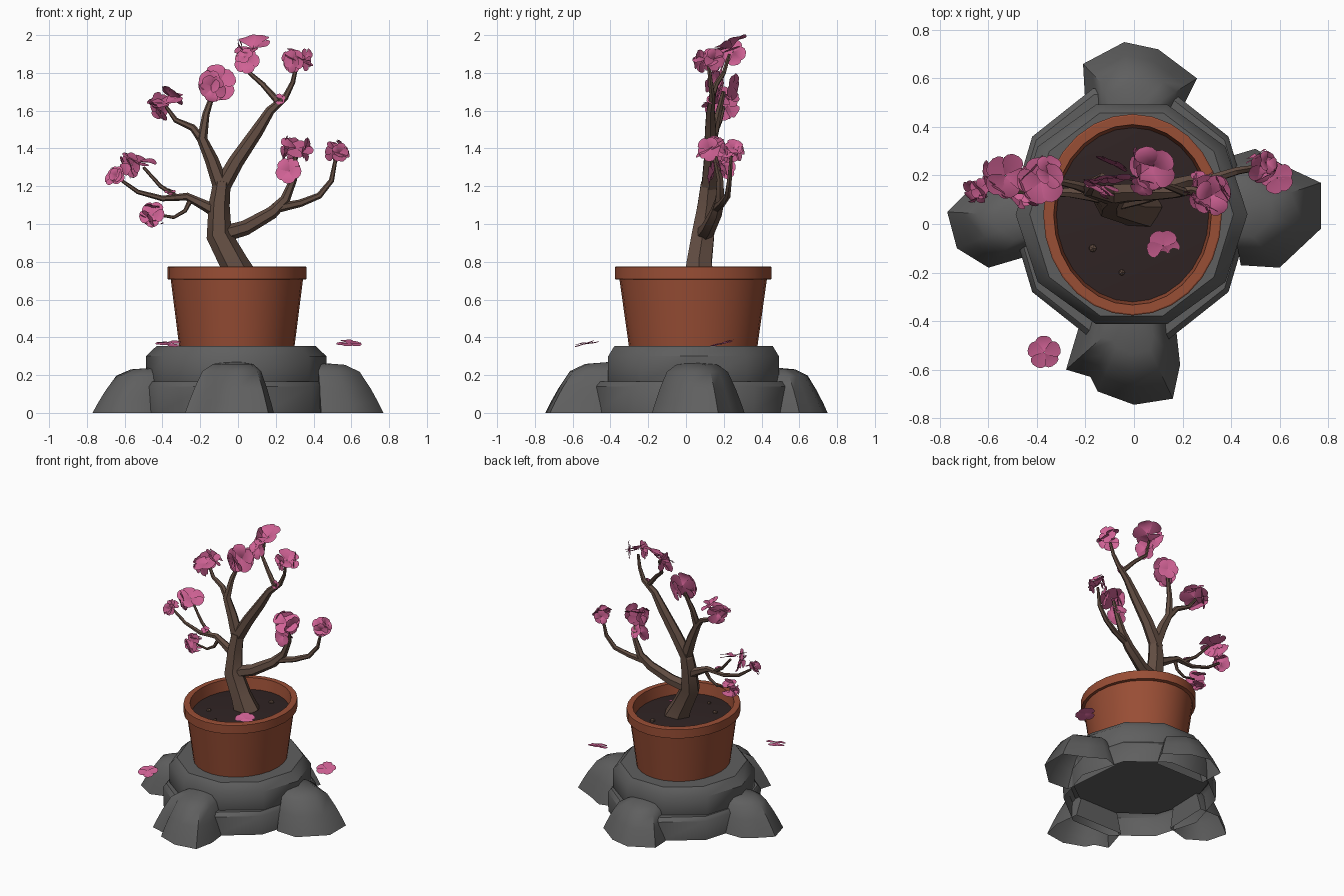
import bpy, bmesh, math, random
from mathutils import Vector, Quaternion

if "Cube" in bpy.data.objects:
    bpy.data.objects.remove(bpy.data.objects["Cube"])
random.seed(11)


def material(name, rgb):
    m = bpy.data.materials.new(name)
    lin = [((c / 255 + 0.055) / 1.055) ** 2.4 for c in rgb]
    m.diffuse_color = (*lin, 1)
    m.use_nodes = True
    m.node_tree.nodes["Principled BSDF"].inputs["Base Color"].default_value = m.diffuse_color
    return m


STONE = material("grey stone", (95, 95, 95))
CLAY = material("terracotta", (153, 78, 53))
SOIL = material("dark soil", (48, 36, 36))
BARK = material("brown bark", (98, 77, 66))
PINK = material("pink blossom", (208, 98, 149))


def finish(name, bm, mat, angle=30, solid=True):
    if solid:
        bmesh.ops.recalc_face_normals(bm, faces=bm.faces)
    me = bpy.data.meshes.new(name)
    bm.to_mesh(me)
    bm.free()
    me.materials.append(mat)
    me.shade_smooth()
    me.set_sharp_from_angle(angle=math.radians(angle))
    ob = bpy.data.objects.new(name, me)
    bpy.context.collection.objects.link(ob)
    return ob


def loft(bm, rings, bottom=True, top=True):
    """Join rings of points with quads, and cap the ends."""
    vs = [[bm.verts.new(p) for p in r] for r in rings]
    n = len(vs[0])
    for a, b in zip(vs, vs[1:]):
        for i in range(n):
            j = (i + 1) % n
            bm.faces.new((a[i], a[j], b[j], b[i]))
    if bottom:
        bm.faces.new(vs[0][::-1])
    if top:
        bm.faces.new(vs[-1])


def turned(name, profile, n, centre, mat, angle=30, bottom=True, top=True):
    """Elliptical turned part: profile rows are (rx, ry, z)."""
    bm = bmesh.new()
    rings = [[(centre[0] + rx * math.cos(2 * math.pi * i / n),
               centre[1] + ry * math.sin(2 * math.pi * i / n), z) for i in range(n)]
             for rx, ry, z in profile]
    loft(bm, rings, bottom, top)
    return finish(name, bm, mat, angle)


# Stone plinth in two tiers, the lower one hollow underneath
turned("plinth_lower", [(.50, .54, 0), (.50, .545, .14), (.48, .52, .165)],
       10, (-.015, .04), STONE, 41, bottom=False)
turned("plinth_upper", [(.47, .465, .14), (.478, .475, .16), (.478, .475, .30), (.42, .44, .355)],
       10, (-.01, .04), STONE, 41)

# Four rocks leaning on the plinth: footprint, anchor and height
ROCKS = {
    "front": ([(-.28, -.60), (-.18, -.63), (-.15, -.69), (0, -.745), (.16, -.72), (.19, -.58),
               (.17, -.40), (-.22, -.40)], (-.01, -.36), .27),
    "right": ([(.44, -.17), (.60, -.18), (.77, -.02), (.77, .17), (.62, .24), (.50, .31),
               (.40, .28)], (.40, .05), .265),
    "back": ([(.2, .48), (.26, .60), (.18, .66), (.10, .72), (-.04, .75), (-.21, .66),
              (-.2, .48)], (.0, .44), .24),
    "left": ([(-.42, .2), (-.60, .2), (-.70, .12), (-.77, .05), (-.73, -.1), (-.60, -.18),
              (-.43, -.13)], (-.40, .03), .24),
}
for side, (foot, (ax, ay), h) in ROCKS.items():
    bm = bmesh.new()
    rings = []
    for s, z in ((1, 0), (.93, .2), (.82, .48), (.66, .82), (.45, .96), (.1, 1)):
        rings.append([(ax + (x - ax) * s, ay + (y - ay) * s, z * h) for x, y in foot])
    loft(bm, rings, bottom=False)
    finish("rock_" + side, bm, STONE, 50)

# Pot with rim, and soil inside
turned("pot", [(.305, .34, .35), (.35, .39, .705), (.368, .415, .708), (.368, .415, .772),
               (.362, .409, .776), (.325, .372, .776), (.312, .357, .68)],
       28, (-.006, .038), CLAY)
turned("soil", [(.314, .359, .66), (.314, .359, .695), (.15, .17, .71)], 28, (-.006, .038), SOIL)
for k, (x, y, r) in enumerate(((-.05, -.2, .014), (-.17, -.1, .018), (.1, .25, .02))):
    bm = bmesh.new()
    bmesh.ops.create_icosphere(bm, subdivisions=1, radius=r)
    bmesh.ops.translate(bm, vec=(x, y, .705), verts=bm.verts)
    finish("pebble_%d" % k, bm, BARK)


def branch(name, pts, sides=6):
    """Tapered tube through (x, y, z, radius) points."""
    bm = bmesh.new()
    ps = [Vector(p[:3]) for p in pts]
    rings = []
    for i, p in enumerate(ps):
        t = (ps[min(i + 1, len(ps) - 1)] - ps[max(i - 1, 0)]).normalized()
        a = t.cross(Vector((0, 1, 0))).normalized()
        b = t.cross(a)
        rings.append([p + pts[i][3] * (a * math.cos(q) + b * math.sin(q))
                      for q in (2 * math.pi * k / sides for k in range(sides))])
    loft(bm, rings)
    finish(name, bm, BARK)


# Trunk and limbs
branch("trunk", [(.03, .07, .68, .095), (-.02, .07, .79, .075), (-.10, .09, .94, .068),
                 (-.10, .11, 1.1, .056), (-.085, .12, 1.22, .046)])
branch("limb_top_right", [(-.1, .12, 1.17, .046), (-.01, .13, 1.33, .041), (.1, .13, 1.49, .034),
                          (.17, .13, 1.60, .025), (.25, .14, 1.67, .017), (.29, .13, 1.75, .013),
                          (.31, .12, 1.84, .01)])
branch("twig_top", [(.21, .13, 1.65, .018), (.13, .16, 1.74, .014), (.06, .2, 1.80, .012), (.06, .23, 1.9, .009)])
branch("limb_top_left", [(-.09, .12, 1.2, .044), (-.14, .13, 1.34, .036), (-.19, .14, 1.45, .028),
                         (-.17, .17, 1.58, .019), (-.13, .2, 1.70, .012)])
branch("twig_upper_left", [(-.18, .14, 1.43, .024), (-.24, .16, 1.51, .019), (-.33, .18, 1.55, .014),
                           (-.38, .2, 1.62, .009)])
branch("limb_left", [(-.1, .11, 1.06, .038), (-.18, .12, 1.10, .028), (-.27, .13, 1.145, .021),
                     (-.40, .13, 1.135, .015), (-.53, .14, 1.17, .012), (-.63, .14, 1.24, .008)])
branch("twig_left_up", [(-.32, .13, 1.14, .014), (-.41, .16, 1.20, .011), (-.5, .19, 1.30, .008)])
branch("twig_left_down", [(-.25, .13, 1.13, .014), (-.28, .12, 1.07, .011), (-.34, .12, 1.035, .009),
                          (-.43, .12, 1.05, .007)])
branch("limb_right", [(-.1, .09, .94, .045), (.04, .12, .98, .04), (.18, .16, 1.06, .034),
                      (.25, .18, 1.13, .027), (.295, .18, 1.24, .019), (.305, .15, 1.37, .012)])
branch("twig_right", [(.19, .16, 1.08, .026), (.33, .19, 1.11, .02), (.43, .22, 1.15, .017),
                      (.495, .23, 1.23, .014), (.52, .24, 1.36, .009)])


def blossom(bm, centre, size, normal, petals=5, cup=.3, jitter=.35):
    """Rounded curved petals in a ring, facing along normal."""
    rot = Vector((0, 0, 1)).rotation_difference(Vector(normal))
    rot = rot @ Quaternion((0, 0, 1), random.uniform(0, 6))
    for k in range(petals):
        turn = rot @ Quaternion((0, 0, 1), 2 * math.pi * k / petals)
        lift = cup + random.uniform(-jitter, jitter)
        rows = []
        for u, w in ((.02, .06), (.25, .27), (.5, .46), (.72, .5), (.9, .38), (1, .16)):
            rows.append([bm.verts.new(Vector(centre) + turn @ (size * Vector(
                (u, v * w, lift * u * (1.5 - u) + .1 * v * v * w)))) for v in (-1, 0, 1)])
        for a, b in zip(rows, rows[1:]):
            for i in (0, 1):
                bm.faces.new((a[i], b[i], b[i + 1], a[i + 1]))


# Blossom clusters: centre, petal length, facing of the main flower, flower count
CLUSTERS = [
    ((-.65, .14, 1.25), .06, (-.6, -.6, .5), 3), ((-.53, .2, 1.33), .095, (.4, -.3, 1), 3),
    ((-.45, .12, 1.05), .07, (-.3, -.9, .2), 4), ((-.36, .13, 1.165), .03, (0, -.5, 1), 2),
    ((-.38, .18, 1.64), .10, (-.2, -.3, 1), 4), ((-.11, .2, 1.74), .10, (.1, -1, .3), 4),
    ((.08, .24, 1.93), .10, (-.2, -.4, 1), 2), ((.05, .18, 1.86), .07, (-.3, -1, .2), 2),
    ((.32, .12, 1.87), .085, (.4, -.2, .9), 4), ((.22, .13, 1.66), .03, (0, -1, .2), 2),
    ((.31, .13, 1.40), .09, (.2, -.5, .8), 4), ((.27, .15, 1.28), .07, (-.2, -1, .2), 2),
    ((.52, .24, 1.38), .07, (.5, -.4, .7), 4), ((.61, .2, 1.40), .001, (0, 0, 1), 1),
][:-1]
for k, (c, size, facing, count) in enumerate(CLUSTERS):
    bm = bmesh.new()
    blossom(bm, c, size, facing)
    for i in range(1, count):
        d = Quaternion(facing, 2.4 * i) @ Vector((random.uniform(-1, 1), random.uniform(-1, 1),
                                                  random.uniform(-.9, .4))).normalized()
        blossom(bm, Vector(c) + d * size * .5, size * .72, d + Vector((0, -.2, .1)))
    finish("blossom_cluster_%d" % k, bm, PINK, 50, solid=False)

# Fallen blossoms on the soil and beside the pot
for k, c in enumerate(((.12, -.09, .72), (-.37, -.53, .37), (.59, .19, .37))):
    bm = bmesh.new()
    blossom(bm, c, .068, (.05, -.25, 1), cup=-.15, jitter=.2)
    finish("fallen_blossom_%d" % k, bm, PINK, 50, solid=False)
